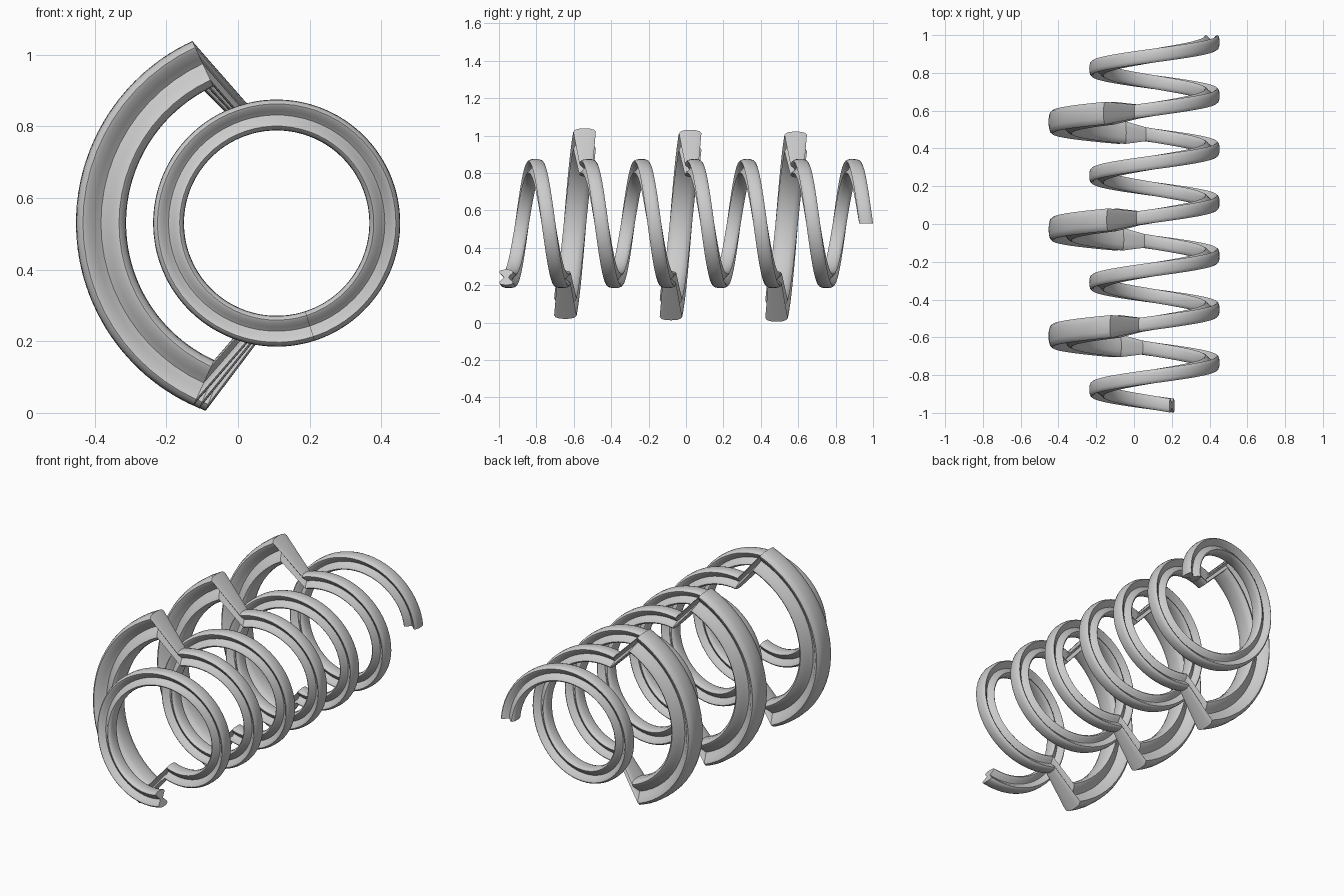
import bpy, bmesh, math

if "Cube" in bpy.data.objects:
    bpy.data.objects.remove(bpy.data.objects["Cube"])

# Coil layout: axis runs along y, wound counter-clockwise from the back end to the front
CX, CZ, R = 0.108, 0.53, 0.302
STEPS, TURNS, PITCH, Y0 = 225, 6.8, 0.283, 0.963
BIG = 1.625

# Hourglass section (radial, axial): rounded lobes with a groove on both sides
half = [(0.043, 0.0), (0.042, 0.018), (0.038, 0.031), (0.031, 0.037),
        (0.022, 0.033), (0.011, 0.021), (0.0, 0.012),
        (-0.011, 0.021), (-0.022, 0.033), (-0.031, 0.037),
        (-0.038, 0.031), (-0.042, 0.018), (-0.043, 0.0)]
profile = half + [(r, -a) for r, a in half[-2:0:-1]]


def is_big(k):
    # three enlarged stretches on the left side of every second turn
    return any(s <= k <= s + 12 for s in (44, 110, 176))


bm = bmesh.new()


def add_ring(t, scale):
    ang = t / STEPS * TURNS * math.tau
    y = Y0 - PITCH * ang / math.tau
    ring = []
    for r, a in profile:
        rad = (R + r) * scale
        ring.append(bm.verts.new((CX + rad * math.cos(ang), y + a * scale,
                                  CZ + rad * math.sin(ang))))
    return ring


# Sweep, with two extra in-between rings on the normal and enlarged stretches
rings = []
for k in range(STEPS + 1):
    s = BIG if is_big(k) else 1.0
    rings.append(add_ring(k, s))
    if k < STEPS and is_big(k) == is_big(k + 1):
        rings.append(add_ring(k + 0.5, s))

n = len(profile)
for a, b in zip(rings, rings[1:]):
    for i in range(n):
        j = (i + 1) % n
        bm.faces.new((a[i], a[j], b[j], b[i]))
bm.faces.new(rings[0])
bm.faces.new(rings[-1][::-1])
bmesh.ops.recalc_face_normals(bm, faces=bm.faces)

mesh = bpy.data.meshes.new("spring_coil")
bm.to_mesh(mesh)
bm.free()
coil = bpy.data.objects.new("spring_coil", mesh)
bpy.context.collection.objects.link(coil)
bpy.context.view_layer.objects.active = coil
coil.select_set(True)
bpy.ops.object.shade_smooth_by_angle(angle=math.radians(35))
